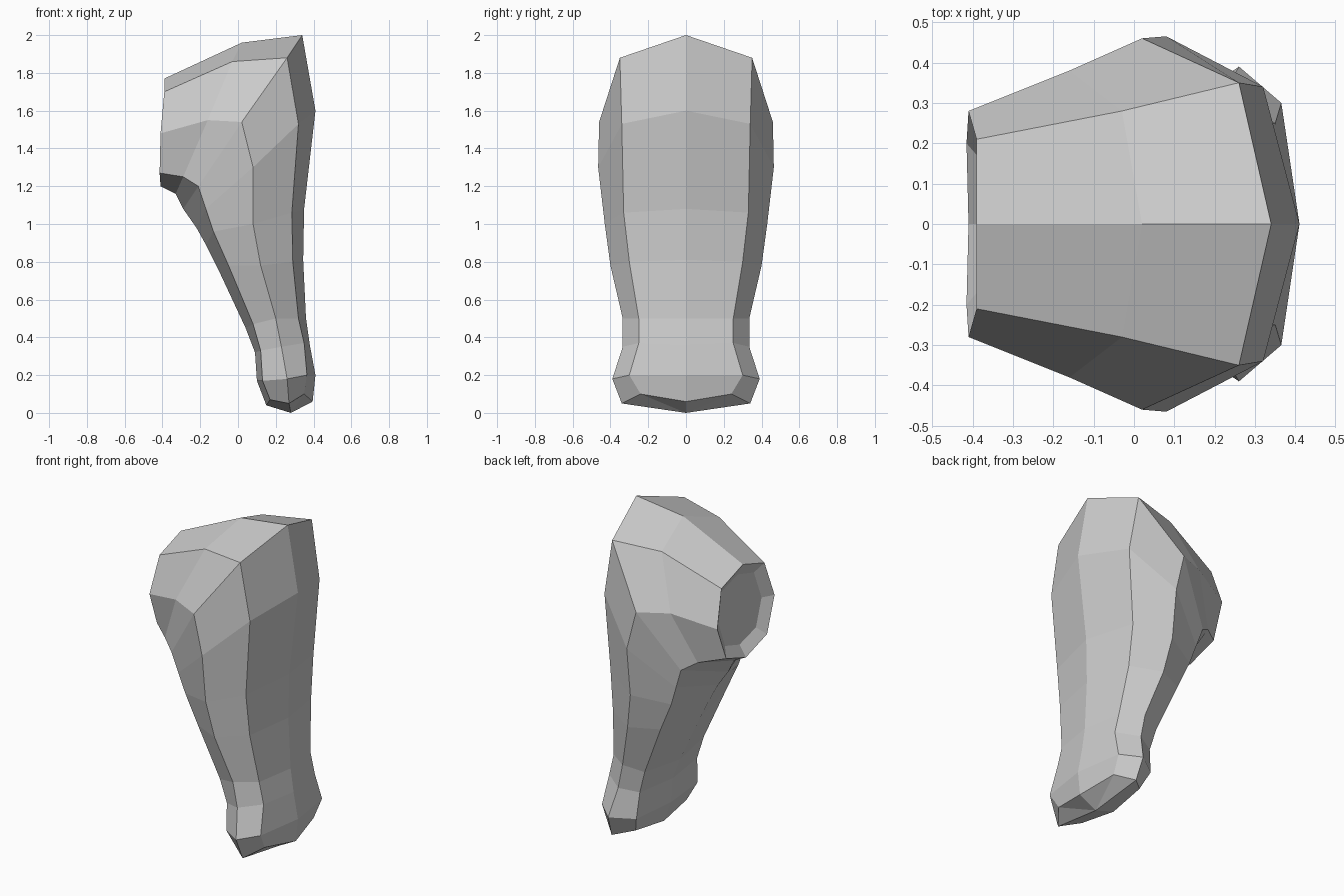
import bpy, bmesh

# Half cross-sections along the bent limb, from the hip socket to the foot:
# outer centre (x, z), outer crease, side, inner crease (x, y, z), inner centre (x, z)
SECTIONS = [
    [(-.39, 1.77), (-.39, .21, 1.70), (-.41, .28, 1.48), (-.415, .20, 1.27), (-.41, 1.20)],
    [(.02, 1.96), (-.03, .28, 1.86), (-.16, .38, 1.55), (-.29, .30, 1.25), (-.33, 1.16)],
    [(.34, 2.0), (.26, .35, 1.88), (.02, .46, 1.54), (-.21, .35, 1.20), (-.29, 1.08)],
    [(.41, 1.60), (.32, .34, 1.53), (.08, .465, 1.30), (-.17, .34, 1.08), (-.22, .98)],
    [(.35, 1.08), (.285, .33, 1.06), (.08, .43, 1.0), (-.13, .33, .96), (-.17, .89)],
    [(.345, .81), (.29, .30, .80), (.12, .40, .78), (-.05, .32, .78), (-.10, .75)],
    [(.36, .50), (.32, .25, .50), (.20, .335, .50), (.08, .29, .47), (.04, .45)],
    [(.38, .36), (.35, .25, .37), (.23, .335, .35), (.12, .28, .33), (.09, .32)],
    [(.41, .20), (.365, .30, .20), (.26, .39, .18), (.13, .30, .17), (.10, .17)],
    [(.395, .06), (.35, .24, .10), (.27, .34, .05), (.17, .25, .07), (.15, .04)],
]


def full_ring(section):
    """Mirror a half section across y = 0 into a closed eight-sided ring."""
    top, *side, bottom = section
    mirrored = [(x, -y, z) for x, y, z in reversed(side)]
    return [(top[0], 0, top[1]), *side, (bottom[0], 0, bottom[1]), *mirrored]


bm = bmesh.new()
rings = [[bm.verts.new(p) for p in full_ring(s)] for s in SECTIONS]

# Skin of the limb
for a, b in zip(rings, rings[1:]):
    for i in range(8):
        j = (i + 1) % 8
        bm.faces.new((a[i], a[j], b[j], b[i]))

# Pointed sole
tip = bm.verts.new((.28, 0, 0))
for i in range(8):
    bm.faces.new((rings[-1][i], rings[-1][(i + 1) % 8], tip))

# Recessed hip socket
socket = bm.faces.new(rings[0])
bmesh.ops.recalc_face_normals(bm, faces=bm.faces[:])
bmesh.ops.inset_individual(bm, faces=[socket], thickness=.07, depth=-.04)

mesh = bpy.data.meshes.new("leg")
bm.to_mesh(mesh)
bm.free()
leg = bpy.data.objects.new("leg", mesh)
bpy.context.collection.objects.link(leg)
